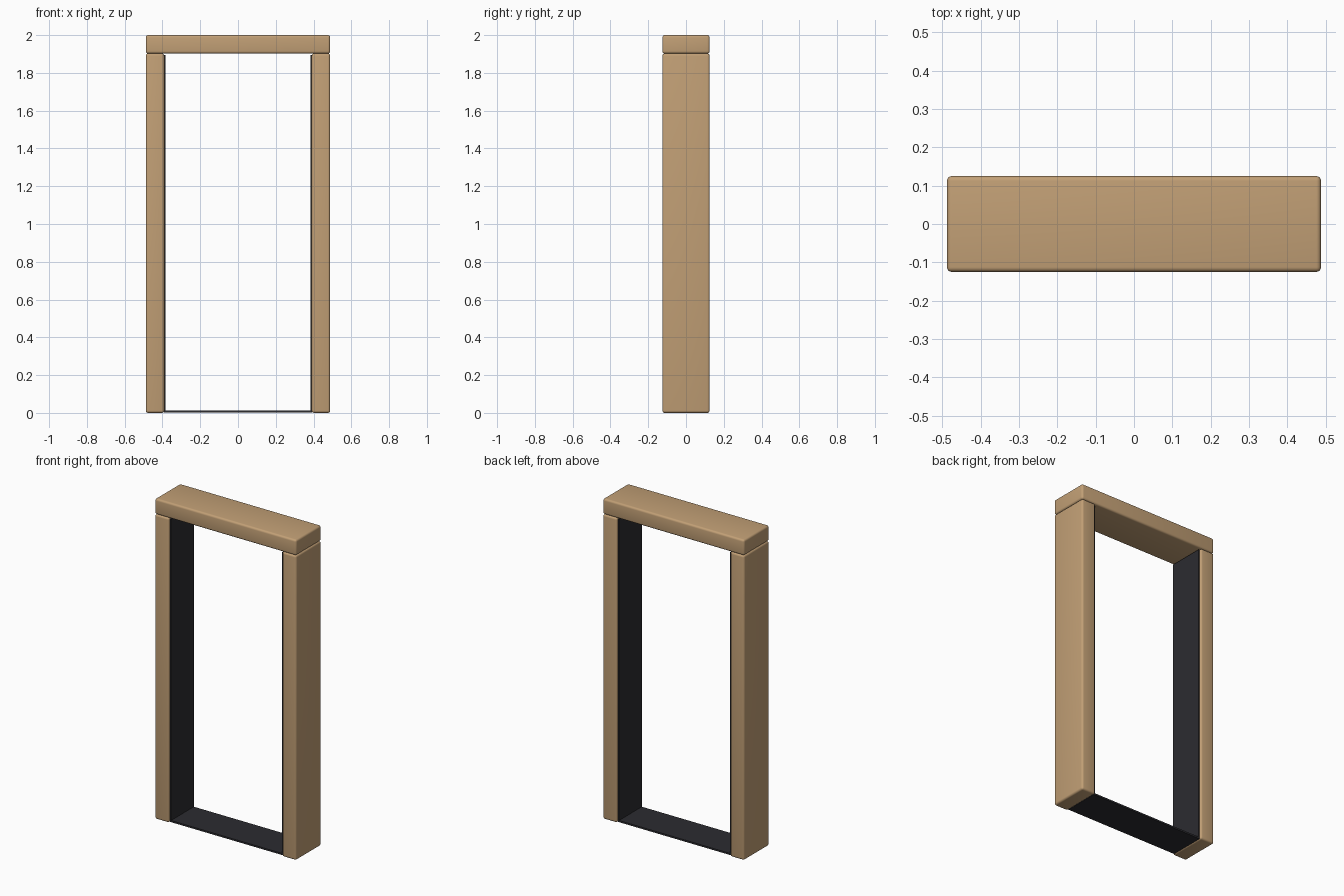
import bpy

if "Cube" in bpy.data.objects:
    bpy.data.objects.remove(bpy.data.objects["Cube"])


def material(name, color):
    m = bpy.data.materials.new(name)
    m.diffuse_color = color
    m.use_nodes = True
    m.node_tree.nodes["Principled BSDF"].inputs["Base Color"].default_value = m.diffuse_color
    return m


wood = material("wood", (0.54, 0.35, 0.18, 1))
dark = material("dark_lining", (0.025, 0.025, 0.03, 1))


def box(name, lo, hi, mat, bevel=0.0):
    center = [(a + b) / 2 for a, b in zip(lo, hi)]
    bpy.ops.mesh.primitive_cube_add(size=1, location=center)
    ob = bpy.context.object
    ob.name = name
    ob.scale = [b - a for a, b in zip(lo, hi)]
    bpy.ops.object.transform_apply(location=False, rotation=False, scale=True)
    ob.data.materials.append(mat)
    if bevel:
        mod = ob.modifiers.new("rounded_edges", 'BEVEL')
        mod.width = bevel
        mod.segments = 4
        bpy.ops.object.modifier_apply(modifier=mod.name)
        bpy.ops.object.shade_smooth_by_angle()
    return ob


W, D, H = 0.488, 0.125, 2.0   # half width, half depth, height
T = 0.0976                    # beam thickness
B = 0.0125                    # edge rounding
INNER = W - T                 # half width of the opening
LINER = 0.007
LD = D - B                    # half depth of the lining

# Lintel resting on two posts
box("lintel", (-W, -D, H - T), (W, D, H), wood, B)
for side, s in (("left", -1), ("right", 1)):
    x0, x1 = sorted((s * INNER, s * W))
    box(side + "_post", (x0, -D, 0), (x1, D, H - T), wood, B)
    # Thin dark lining on the inner face of the post
    x0, x1 = sorted((s * (INNER - LINER), s * (INNER + 0.001)))
    box(side + "_lining", (x0, -LD, 0.003), (x1, LD, H - T - 0.008), dark)

# Dark threshold strip
box("threshold", (-INNER, -LD, 0.003), (INNER, LD, 0.0135), dark)
